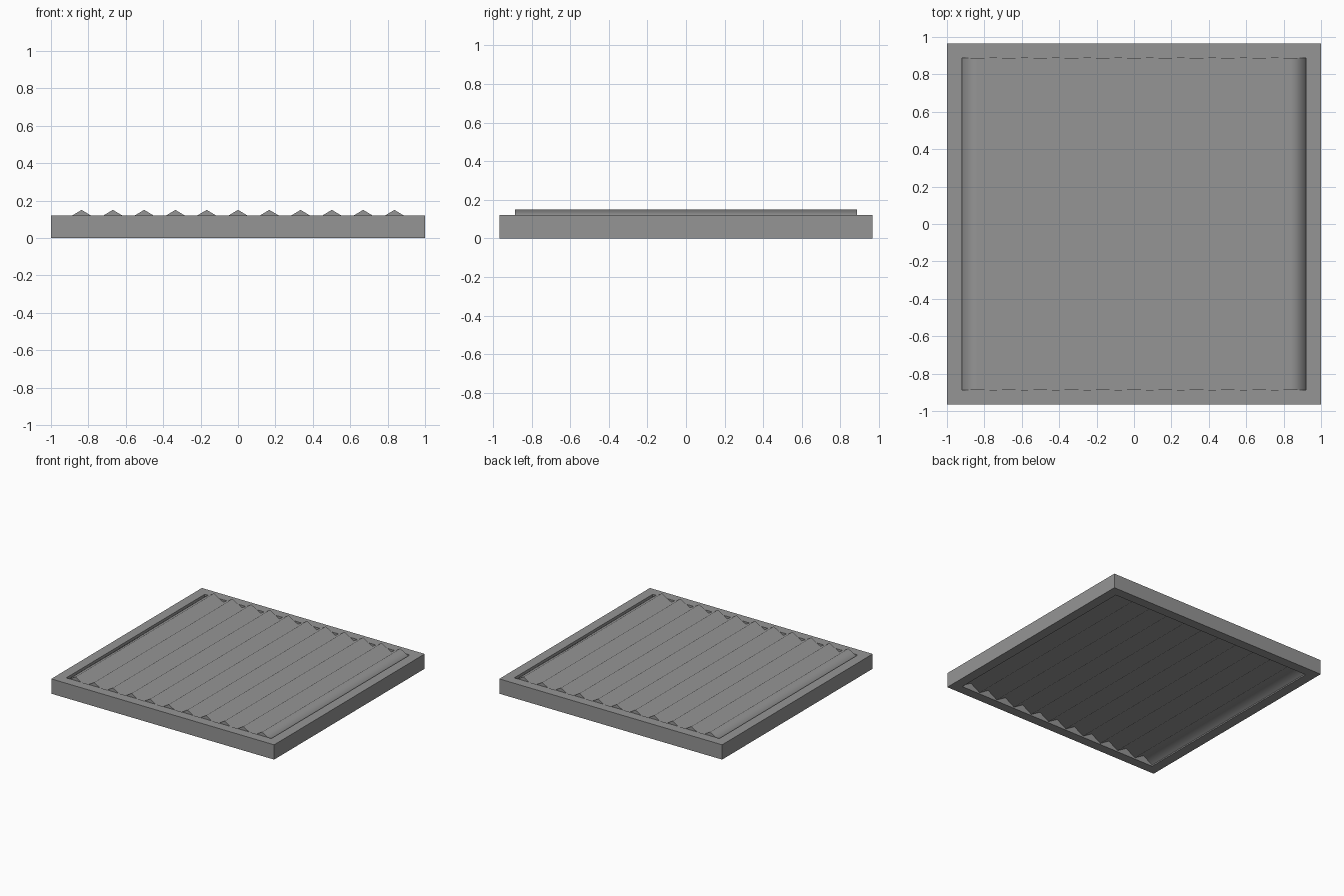
import bpy, bmesh, math

cube = bpy.data.objects.get("Cube")
if cube:
    bpy.data.objects.remove(cube, do_unlink=True)

grey = bpy.data.materials.new("mid_grey")
grey.use_nodes = True
colour = (0.3, 0.3, 0.3, 1)
grey.diffuse_color = colour
grey.node_tree.nodes["Principled BSDF"].inputs["Base Color"].default_value = colour

HALF_X, HALF_Y, HEIGHT = 1.0, 0.965, 0.12      # outer frame
IN_X, IN_Y = 0.92, 0.887                       # frame opening
RIDGES, PEAK, VALLEY, THICK = 11, 0.15, 0.10, 0.09


def add_object(name, bm):
    bmesh.ops.recalc_face_normals(bm, faces=bm.faces)
    mesh = bpy.data.meshes.new(name)
    bm.to_mesh(mesh)
    bm.free()
    mesh.materials.append(grey)
    obj = bpy.data.objects.new(name, mesh)
    bpy.context.collection.objects.link(obj)
    return obj


# Rectangular frame, open through the middle
bm = bmesh.new()
corners = [(-1, -1), (1, -1), (1, 1), (-1, 1)]
loops = [[bm.verts.new((sx * x, sy * y, z)) for sx, sy in corners]
         for x, y, z in ((HALF_X, HALF_Y, 0), (HALF_X, HALF_Y, HEIGHT),
                         (IN_X, IN_Y, HEIGHT), (IN_X, IN_Y, 0))]
for i, a in enumerate(loops):
    b = loops[(i + 1) % 4]
    for j in range(4):
        k = (j + 1) % 4
        bm.faces.new((a[j], a[k], b[k], b[j]))
add_object("frame", bm)

# Thick corrugated panel with ridges running front to back
bm = bmesh.new()
steps = 2 * RIDGES
columns = []
for i in range(steps + 1):
    x = -IN_X + 2 * IN_X * i / steps
    z = PEAK if i % 2 else VALLEY
    columns.append([bm.verts.new((x, y, h)) for y, h in
                    ((-IN_Y, z), (IN_Y, z), (IN_Y, z - THICK), (-IN_Y, z - THICK))])
for a, b in zip(columns, columns[1:]):
    for j in range(4):
        k = (j + 1) % 4
        bm.faces.new((a[j], a[k], b[k], b[j]))
bm.faces.new(columns[0])
bm.faces.new(columns[-1])
panel = add_object("corrugated_panel", bm)

# Soft ridges, crisp panel ends
bpy.ops.object.select_all(action='DESELECT')
panel.select_set(True)
bpy.context.view_layer.objects.active = panel
bpy.ops.object.shade_smooth_by_angle(angle=math.radians(75))
